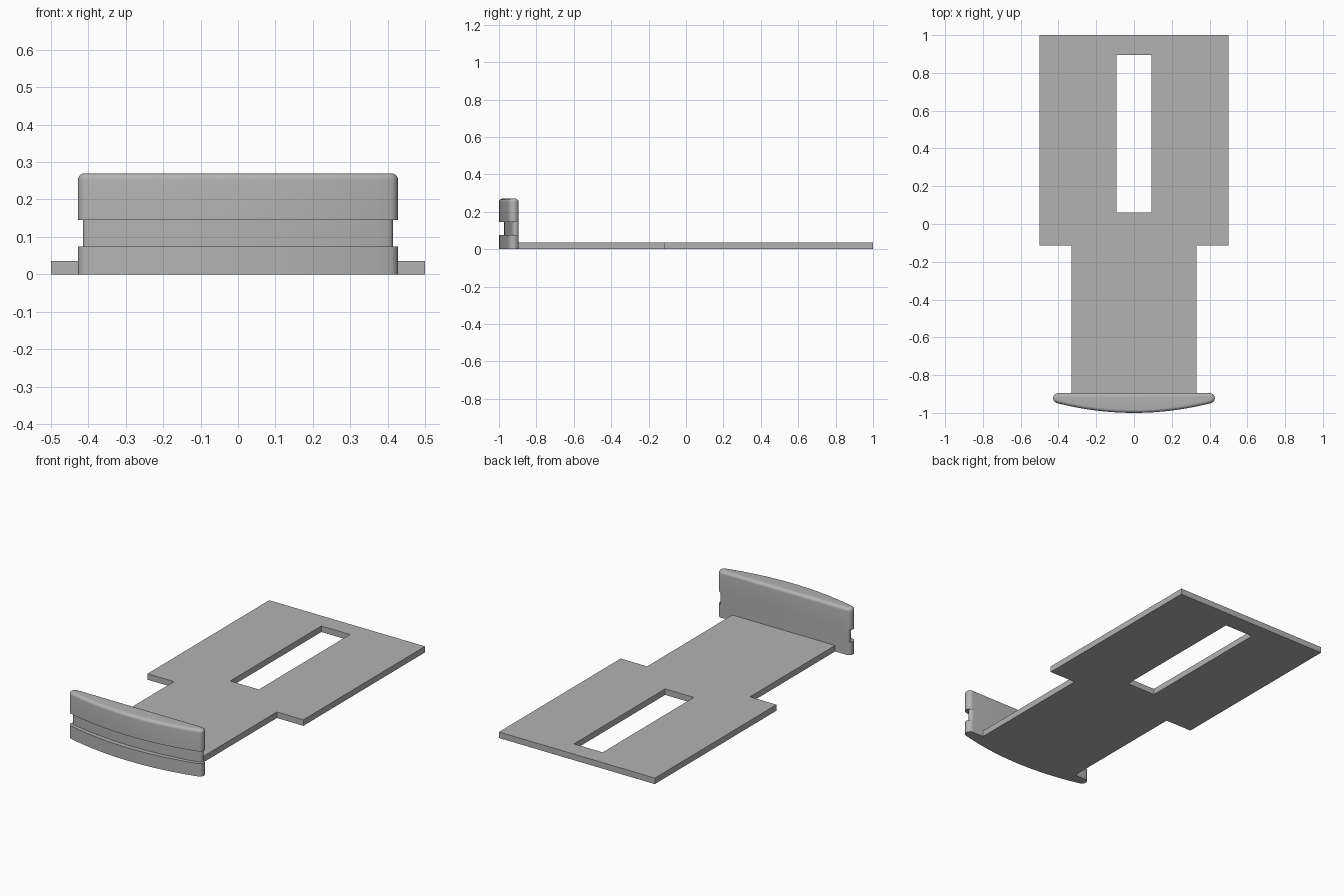
import bpy, bmesh, math

if "Cube" in bpy.data.objects:
    bpy.data.objects.remove(bpy.data.objects["Cube"], do_unlink=True)

grey = bpy.data.materials.new("plain_grey")
grey.use_nodes = True
colour = (0.45, 0.45, 0.45, 1)
grey.diffuse_color = colour
grey.node_tree.nodes["Principled BSDF"].inputs["Base Color"].default_value = colour


def finish(name, bm):
    bmesh.ops.recalc_face_normals(bm, faces=bm.faces[:])
    mesh = bpy.data.meshes.new(name)
    bm.to_mesh(mesh)
    bm.free()
    mesh.materials.append(grey)
    obj = bpy.data.objects.new(name, mesh)
    bpy.context.collection.objects.link(obj)
    return obj


# Flat sliding plate: wide rear, narrow neck, rectangular slot
THICK, BACK = 0.035, -0.895
xs = [-0.5, -0.33, -0.092, 0.092, 0.33, 0.5]
ys = [BACK, -0.115, 0.06, 0.895, 1.0]
bm = bmesh.new()
grid = [[bm.verts.new((x, y, 0)) for x in xs] for y in ys]
for j in range(len(ys) - 1):
    for i in range(len(xs) - 1):
        beside_neck = j == 0 and i in (0, 4)
        in_slot = j == 2 and i == 2
        if not beside_neck and not in_slot:
            bm.faces.new((grid[j][i], grid[j][i + 1], grid[j + 1][i + 1], grid[j + 1][i]))
bmesh.ops.delete(bm, geom=[v for v in bm.verts if not v.link_faces], context='VERTS')
top = bmesh.ops.extrude_face_region(bm, geom=bm.faces[:])["geom"]
for v in top:
    if isinstance(v, bmesh.types.BMVert):
        v.co.z = THICK
bmesh.ops.recalc_face_normals(bm, faces=bm.faces[:])
bmesh.ops.dissolve_limit(bm, angle_limit=0.02, verts=bm.verts[:], edges=bm.edges[:])
finish("slotted_plate", bm)


# Front handle: bowed outline with rounded ends
def outline(half, front, back, r, arc=10, bow=24):
    cx, cy = half - r, back - r
    angles = [math.radians(90 - 165 * k / arc) for k in range(arc + 1)]
    end = [(cx + r * math.cos(a), cy + r * math.sin(a)) for a in angles]
    ex, ey = end[-1]
    curve = []
    for k in range(1, bow):
        t = 1 - 2 * k / bow
        curve.append((ex * t, front + (ey - front) * t * t))
    return end + curve + [(-x, y) for x, y in reversed(end)]


# Stack of outlines: lower band, finger groove, upper band, rounded top
FULL = (0.428, -1.0, BACK, 0.027)
GROOVE = (0.415, -0.973, BACK, 0.0175)
layers = [(0, FULL), (0.075, FULL), (0.075, GROOVE), (0.145, GROOVE), (0.145, FULL)]
FILLET, HEIGHT = 0.018, 0.27
for k in range(7):
    a = math.radians(15 * k)
    d = FILLET * (1 - math.cos(a))
    half, front, back, r = FULL
    layers.append((HEIGHT - FILLET + FILLET * math.sin(a),
                   (half - d, front + d, back - d, r - d)))

bm = bmesh.new()
rings = [[bm.verts.new((x, y, z)) for x, y in outline(*shape)] for z, shape in layers]
n = len(rings[0])
for low, high in zip(rings, rings[1:]):
    for i in range(n):
        j = (i + 1) % n
        bm.faces.new((low[i], low[j], high[j], high[i]))
bm.faces.new(rings[0])
bm.faces.new(rings[-1])
bmesh.ops.remove_doubles(bm, verts=bm.verts[:], dist=0.00001)
handle = finish("grooved_handle", bm)

bpy.ops.object.select_all(action='DESELECT')
handle.select_set(True)
bpy.context.view_layer.objects.active = handle
bpy.ops.object.shade_smooth_by_angle(angle=math.radians(35))
